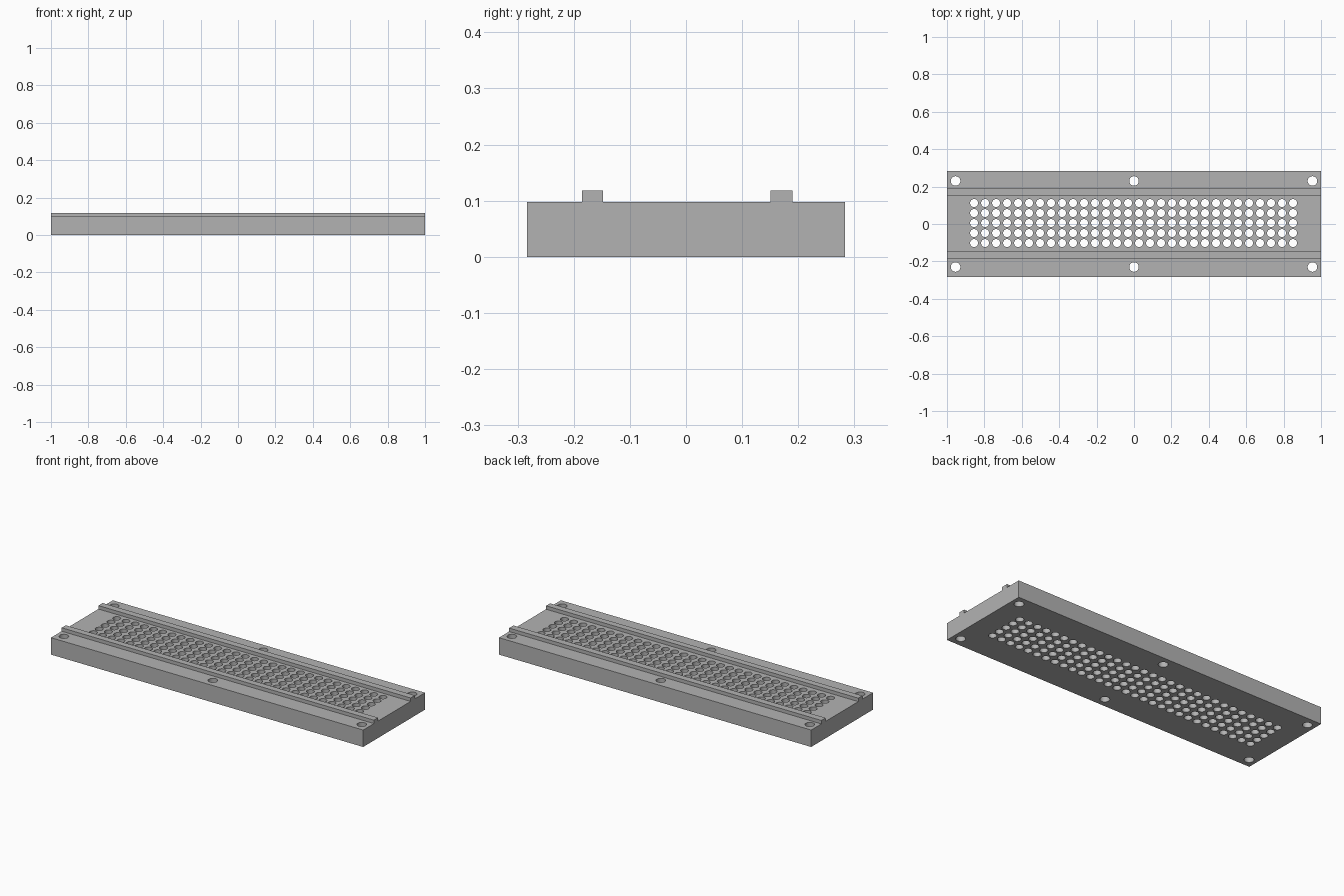
import bpy
import bmesh
from mathutils import Matrix

if "Cube" in bpy.data.objects:
    bpy.data.objects.remove(bpy.data.objects["Cube"])

# Single grey material
grey = bpy.data.materials.new("plain_grey")
grey.use_nodes = True
colour = (0.45, 0.45, 0.45, 1)
grey.diffuse_color = colour
grey.node_tree.nodes["Principled BSDF"].inputs["Base Color"].default_value = colour

LENGTH, HALF_DEPTH, DECK, RAIL_TOP = 2.0, 0.283, 0.098, 0.118


def make_object(name, bm):
    mesh = bpy.data.meshes.new(name)
    bm.to_mesh(mesh)
    bm.free()
    mesh.materials.append(grey)
    obj = bpy.data.objects.new(name, mesh)
    bpy.context.collection.objects.link(obj)
    return obj


def bar(name, y0, y1, z0, z1):
    """Full-length rectangular bar."""
    bm = bmesh.new()
    place = Matrix.Translation((0, (y0 + y1) / 2, (z0 + z1) / 2))
    size = Matrix.Diagonal((LENGTH, y1 - y0, z1 - z0, 1))
    bmesh.ops.create_cube(bm, size=1, matrix=place @ size)
    return make_object(name, bm)


def add_drill(bm, x, y, radius):
    bmesh.ops.create_cone(bm, cap_ends=True, segments=32, radius1=radius,
                          radius2=radius, depth=0.4,
                          matrix=Matrix.Translation((x, y, DECK / 2)))


# Plate and its two raised rails
plate = bar("base_plate", -HALF_DEPTH, HALF_DEPTH, 0, DECK)
bar("front_rail", -0.185, -0.148, DECK, RAIL_TOP)
bar("back_rail", 0.151, 0.19, DECK, RAIL_TOP)

# Grid of perforations and six mounting holes
drills = bmesh.new()
for col in range(30):
    for row in range(5):
        add_drill(drills, -0.855 + col * 0.0588, -0.102 + row * 0.0535, 0.0214)
for x in (-0.954, 0, 0.954):
    for y in (-0.23, 0.23):
        add_drill(drills, x, y, 0.0255)
cutter = make_object("hole_cutter", drills)
cutter.hide_render = True

# Drill the plate, then discard the cutter
cut = plate.modifiers.new("holes", 'BOOLEAN')
cut.operation = 'DIFFERENCE'
cut.solver = 'EXACT'
cut.object = cutter
bpy.context.view_layer.objects.active = plate
plate.select_set(True)
bpy.ops.object.modifier_apply(modifier=cut.name)
bpy.data.objects.remove(cutter)
bpy.ops.object.shade_smooth_by_angle()
